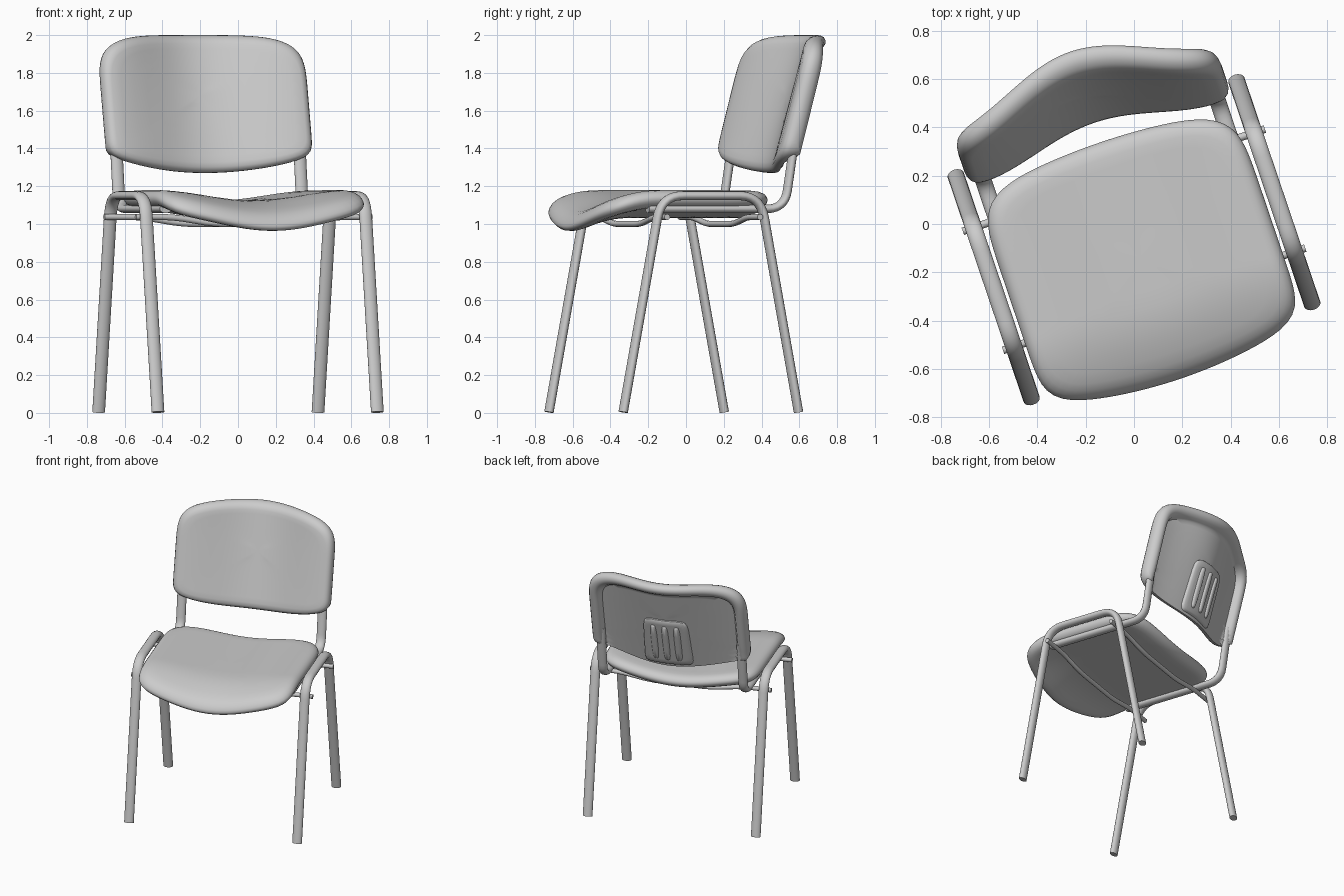
import bpy, bmesh
from math import sin, cos, pi, radians, sqrt
from mathutils import Vector, Matrix

if "Cube" in bpy.data.objects:
    bpy.data.objects.remove(bpy.data.objects["Cube"])

# the chair is built facing -y, then turned as a whole
PLACE = Matrix.Translation((0, -0.065, 0)) @ Matrix.Rotation(radians(18.7), 4, 'Z')


def finish(name, bm, angle=50):
    bmesh.ops.recalc_face_normals(bm, faces=bm.faces)
    me = bpy.data.meshes.new(name)
    bm.to_mesh(me)
    bm.free()
    ob = bpy.data.objects.new(name, me)
    ob.matrix_world = PLACE
    bpy.context.collection.objects.link(ob)
    bpy.ops.object.select_all(action='DESELECT')
    ob.select_set(True)
    bpy.context.view_layer.objects.active = ob
    bpy.ops.object.shade_smooth_by_angle(angle=radians(angle))
    return ob


def fillet(pts, r, steps=7):
    """Round the inner corners of a polyline."""
    pts = [Vector(p) for p in pts]
    out = [pts[0]]
    for a, b, c in zip(pts, pts[1:], pts[2:]):
        p, q = b + (a - b).normalized() * r, b + (c - b).normalized() * r
        for i in range(steps + 1):
            t = i / steps
            out.append(p * (1 - t) ** 2 + b * 2 * t * (1 - t) + q * t * t)
    return out + [pts[-1]]


def tube(name, path, axis, ra, rn, seg=16):
    """Sweep an oval: ra along the fixed axis, rn across it."""
    bm, rings, axis = bmesh.new(), [], Vector(axis)
    for i, p in enumerate(path):
        tan = (path[min(i + 1, len(path) - 1)] - path[max(i - 1, 0)]).normalized()
        nor = tan.cross(axis).normalized()
        rings.append([bm.verts.new(p + axis * ra * cos(2 * pi * k / seg) + nor * rn * sin(2 * pi * k / seg))
                      for k in range(seg)])
    for r, s in zip(rings, rings[1:]):
        for k in range(seg):
            bm.faces.new((r[k], r[(k + 1) % seg], s[(k + 1) % seg], s[k]))
    bm.faces.new(rings[0])
    bm.faces.new(rings[-1])
    return finish(name, bm)


def pad(name, a, b, n, rings, place, seg=128):
    """Cushion: rounded outline rings (inset, scale, offset) mapped onto a surface."""
    bm, loops = bmesh.new(), []
    first = bm.verts.new(place(0, 0, rings[0][2]))
    last = bm.verts.new(place(0, 0, rings[-1][2]))
    for d, s, t in rings:
        loop = []
        for k in range(seg):
            c, w = cos(2 * pi * k / seg), sin(2 * pi * k / seg)
            e = n[0] if w > 0 else n[1]
            r = s / (abs(c) ** e + abs(w) ** e) ** (1 / e)
            loop.append(bm.verts.new(place((a - d) * r * c, (b - d) * r * w, t)))
        loops.append(loop)
    for r, s in zip(loops, loops[1:]):
        for k in range(seg):
            bm.faces.new((r[k], r[(k + 1) % seg], s[(k + 1) % seg], s[k]))
    for k in range(seg):
        j = (k + 1) % seg
        bm.faces.new((first, loops[0][j], loops[0][k]))
        bm.faces.new((last, loops[-1][k], loops[-1][j]))
    return finish(name, bm)


def dish(u):
    return cos(pi * min(abs(u), 0.56) / 1.12) ** 2


STEPS = [0.15, 0.3, 0.45, 0.6, 0.75, 0.9]


# seat: saddle-shaped, front edge rolling down
def seat_map(p, q, t):
    bulge = 1 - (p / 0.56) ** 2
    v = -0.08 + q + bulge * (0.055 if q > 0 else 0.075) * q / 0.44
    drop = 0.09 * max(0, (-v - 0.25) / 0.35) ** 2
    return Vector((p, v, 1.135 - 0.055 * dish(p) - drop + t))


seat_rings = ([(0.06, s, 0.045) for s in STEPS]
              + [(0.06, 1, 0.045), (0.035, 1, 0.040), (0.015, 1, 0.029), (0.004, 1, 0.014), (0, 1, 0),
                 (0.004, 1, -0.014), (0.015, 1, -0.031), (0.035, 1, -0.043), (0.06, 1, -0.048)]
              + [(0.06, s, -0.048) for s in reversed(STEPS)])
pad("seat", 0.565, 0.45, (6.5, 8.5), seat_rings, seat_map)

# backrest: curved, leaning back, raised rim on the rear except along the bottom
BACK_A, BACK_B = 0.575, 0.32
RIM = [(0, 0), (0.003, 0.02), (0.012, 0.039), (0.028, 0.052), (0.045, 0.056),
       (0.062, 0.051), (0.077, 0.036), (0.086, 0.014), (0.094, 0)]


def back_surface(u, z, t):
    depth = 0.11 + 0.035 * (z - 1.36) / 0.64
    return Vector((u, 0.467 + 0.26 * (z - 1.36) + depth * dish(u) + t, z))


def rim_height(d):
    for (d0, t0), (d1, t1) in zip(RIM, RIM[1:]):
        if d <= d1:
            return t0 + (t1 - t0) * max(0, d - d0) / (d1 - d0)
    return 0


def back_map(p, q, t):
    z = 1.68 + q
    if q < 0:
        z += 0.09 * (1 - (p / BACK_A) ** 2) * q / BACK_B
        if t >= 0:
            e = min(max(BACK_B + q, 0) / 0.03, 1)
            t = min(rim_height(BACK_A - abs(p)), 0.056 * sqrt(1 - (1 - e) ** 2))
    return back_surface(p, z, t)


back_rings = ([(0.045, s, -0.053) for s in STEPS]
              + [(0.045, 1, -0.053), (0.025, 1, -0.048), (0.010, 1, -0.034), (0.002, 1, -0.016)]
              + [(d, 1, t) for d, t in RIM]
              + [(0.094, s, 0) for s in reversed(STEPS)])
pad("backrest", BACK_A, BACK_B, (4.3, 14), back_rings, back_map, 160)

# raised plate and ribs on the rear of the backrest
plate_rings = ([(0, 0.95, -0.01), (0, 1, -0.01), (0.004, 1, 0.012), (0.012, 1, 0.018)]
               + [(0.015, s, 0.018) for s in (0.85, 0.6, 0.3)])
pad("back_plate", 0.17, 0.195, (7, 12), plate_rings,
    lambda p, q, t: back_surface(p * (1 - 0.25 * q), 1.485 + q, t), 64)
for i, x in enumerate((-0.085, 0, 0.085)):
    pad(f"back_rib_{i + 1}", 0.026, 0.15, (4, 4),
        [(0, 0.9, 0.005), (0, 1, 0.012), (0.005, 1, 0.024), (0.012, 1, 0.03), (0.012, 0.5, 0.031)],
        lambda p, q, t: back_surface(x + p, 1.48 + q, t), 32)

# leg arches and back uprights, one of each per side
for side, s in (("left", -1), ("right", 1)):
    x = 0.613 * s
    arch = fillet([(x, -0.49, 0.004), (x, -0.277, 1.15), (x, 0.277, 1.15), (x, 0.49, 0.004)], 0.12)
    tube(f"{side}_leg_arch", arch, (1, 0, 0), 0.035, 0.0235)
    x = 0.512 * s
    rail = fillet([(x, -0.32, 1.08), (x, 0.447, 1.08), (x, 0.508, 1.48)], 0.1)
    tube(f"{side}_back_upright", rail, (1, 0, 0), 0.034, 0.0225)

# sagging cross bars under the seat
for label, v in (("front", -0.26), ("rear", 0.26)):
    half = [(0.66, 1.037), (0.45, 1.037), (0.22, 1.0)]
    pts = [(-u, v, z) for u, z in half] + [(u, v, z) for u, z in reversed(half)]
    tube(f"{label}_cross_bar", fillet(pts, 0.08), (0, 1, 0), 0.016, 0.016, 12)
